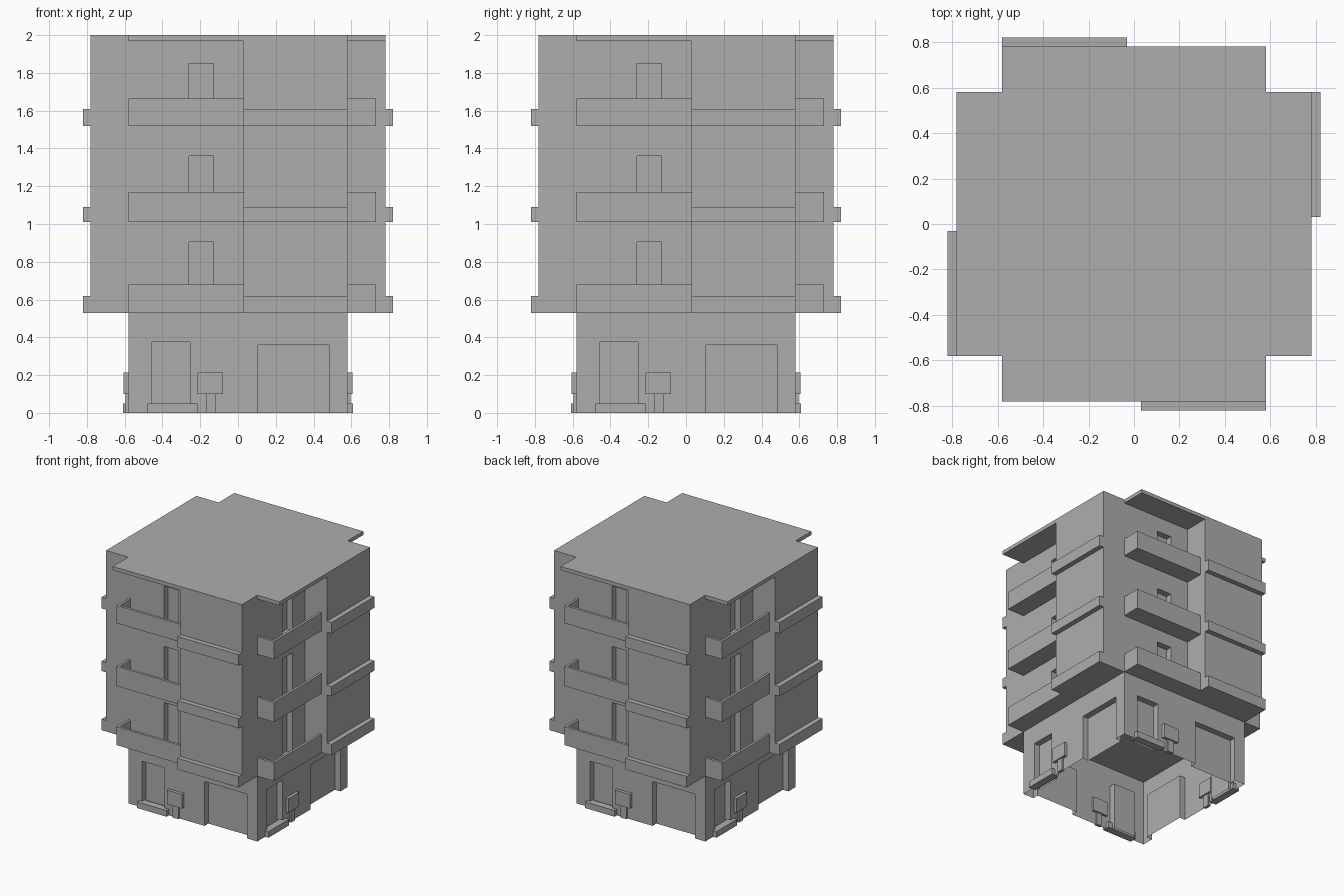
import bpy, bmesh
from math import pi
from mathutils import Matrix, Vector

cube = bpy.data.objects.get("Cube")
if cube:
    bpy.data.objects.remove(cube)

grey = bpy.data.materials.new("concrete_grey")
grey.use_nodes = True
COLOUR = (0.42, 0.42, 0.42, 1)
grey.diffuse_color = COLOUR
grey.node_tree.nodes["Principled BSDF"].inputs["Base Color"].default_value = COLOUR

CORE, OUT, STEP_X = 0.58, 0.78, 0.03   # core wall, bay wall, bay edge
BASE, EAVE, TOP = 0.53, 1.97, 2.0      # storey heights
FLOORS = [(0.53, 0.68, 0.62, 0.905), (1.01, 1.17, 1.09, 1.36), (1.52, 1.665, 1.61, 1.85)]
TURNS = [Matrix.Rotation(i * pi / 2, 3, 'Z') for i in range(4)]


def finish(name, bm):
    mesh = bpy.data.meshes.new(name)
    bm.to_mesh(mesh)
    bm.free()
    mesh.materials.append(grey)
    bpy.context.collection.objects.link(bpy.data.objects.new(name, mesh))


def face(bm, points):
    return bm.faces.new([bm.verts.new(p) for p in points])


def add_box(bm, x, y, z, turn):
    """Box between the given ranges, turned to one side of the building."""
    verts = bmesh.ops.create_cube(bm, size=1)["verts"]
    for v in verts:
        p = Vector([r[0] + (c + 0.5) * (r[1] - r[0]) for r, c in zip((x, y, z), v.co)])
        v.co = turn @ p


def add_wall(bm, x, z, y, turn, openings=()):
    """Wall facing the front, with openings (x0, x1, z0, z1, depth) set back into it."""
    xs = sorted(set(x) | {v for o in openings for v in o[:2]})
    zs = sorted(set(z) | {v for o in openings for v in o[2:4]})

    def depth(i, k):
        if not (0 <= i < len(xs) - 1 and 0 <= k < len(zs) - 1):
            return 0
        cx, cz = (xs[i] + xs[i + 1]) / 2, (zs[k] + zs[k + 1]) / 2
        return sum(o[4] for o in openings if o[0] < cx < o[1] and o[2] < cz < o[3])

    def quad(points):
        face(bm, [turn @ Vector(p) for p in points])

    for i in range(len(xs) - 1):
        for k in range(len(zs) - 1):
            a, b, c, d = xs[i], xs[i + 1], zs[k], zs[k + 1]
            f = y + depth(i, k)
            quad([(a, f, c), (b, f, c), (b, f, d), (a, f, d)])
            if f == y:
                continue
            # jambs, head and sill
            if not depth(i - 1, k):
                quad([(a, y, c), (a, f, c), (a, f, d), (a, y, d)])
            if not depth(i + 1, k):
                quad([(b, f, c), (b, y, c), (b, y, d), (b, f, d)])
            if not depth(i, k + 1):
                quad([(a, y, d), (a, f, d), (b, f, d), (b, y, d)])
            if not depth(i, k - 1) and c > 0:
                quad([(a, f, c), (a, y, c), (b, y, c), (b, f, c)])


def repeat(name, build):
    """Build a part on all four sides."""
    bm = bmesh.new()
    for turn in TURNS:
        build(bm, turn)
    finish(name, bm)


# Ground floor: open underneath, with an entrance and a garage door per side
repeat("ground_floor_walls", lambda bm, t: add_wall(
    bm, (-CORE, CORE), (0, BASE), -CORE, t,
    [(-0.455, -0.255, 0, 0.375, 0.05), (0.105, 0.485, 0, 0.36, 0.05)]))


# Upper floors: pinwheel plan with a recessed wall and a projecting bay per side
def upper_side(bm, t):
    doors = [(-0.26, -0.13, f[0] + 0.02, f[3], 0.05) for f in FLOORS]
    add_wall(bm, (-OUT, STEP_X), (BASE, EAVE), -CORE, t, doors)
    add_wall(bm, (STEP_X, CORE), (BASE, EAVE), -OUT, t)
    face(bm, [t @ Vector(p) for p in (
        (STEP_X, -CORE, BASE), (STEP_X, -OUT, BASE), (STEP_X, -OUT, EAVE), (STEP_X, -CORE, EAVE))])


repeat("upper_floor_walls", upper_side)

# Underside of the upper floors
bm = bmesh.new()
outline = []
for t in TURNS:
    outline += [t @ Vector(p) for p in (
        (STEP_X, -CORE, BASE), (STEP_X, -OUT, BASE), (CORE, -OUT, BASE))]
face(bm, outline[::-1])
finish("upper_floor_underside", bm)

# Roof slab with notched corners
bm = bmesh.new()
outline = []
for t in TURNS:
    outline += [t @ Vector(p) for p in (
        (-CORE, -CORE, EAVE), (-CORE, -OUT, EAVE), (CORE, -OUT, EAVE))]
slab = face(bm, outline)
new = bmesh.ops.extrude_face_region(bm, geom=[slab], use_keep_orig=True)["geom"]
for v in new:
    if isinstance(v, bmesh.types.BMVert):
        v.co.z = TOP
bmesh.ops.recalc_face_normals(bm, faces=bm.faces)
finish("roof_slab", bm)


# Balconies: floor, front parapet and end parapet
def balconies(bm, t):
    left, front, thick = -CORE, -0.73, 0.02
    for z0, z1, _, _ in FLOORS:
        add_box(bm, (left, STEP_X), (front, -CORE), (z0, z0 + thick), t)
        add_box(bm, (left, STEP_X), (front, front + thick), (z0 + thick, z1), t)
        add_box(bm, (left, left + thick), (front + thick, -CORE), (z0 + thick, z1), t)


repeat("balconies", balconies)


# Ledges across the projecting bays
def ledges(bm, t):
    for z0, _, z1, _ in FLOORS:
        add_box(bm, (STEP_X, CORE), (-0.82, -OUT), (z0, z1), t)


repeat("bay_ledges", ledges)

# Entrance steps, letter boxes and their posts
repeat("entrance_steps", lambda bm, t: add_box(bm, (-0.48, -0.215), (-0.61, -0.55), (0, 0.05), t))
repeat("letter_boxes", lambda bm, t: add_box(bm, (-0.215, -0.08), (-0.605, -0.56), (0.1, 0.215), t))
repeat("letter_box_posts", lambda bm, t: add_box(bm, (-0.17, -0.12), (-0.595, -0.57), (0, 0.1), t))
